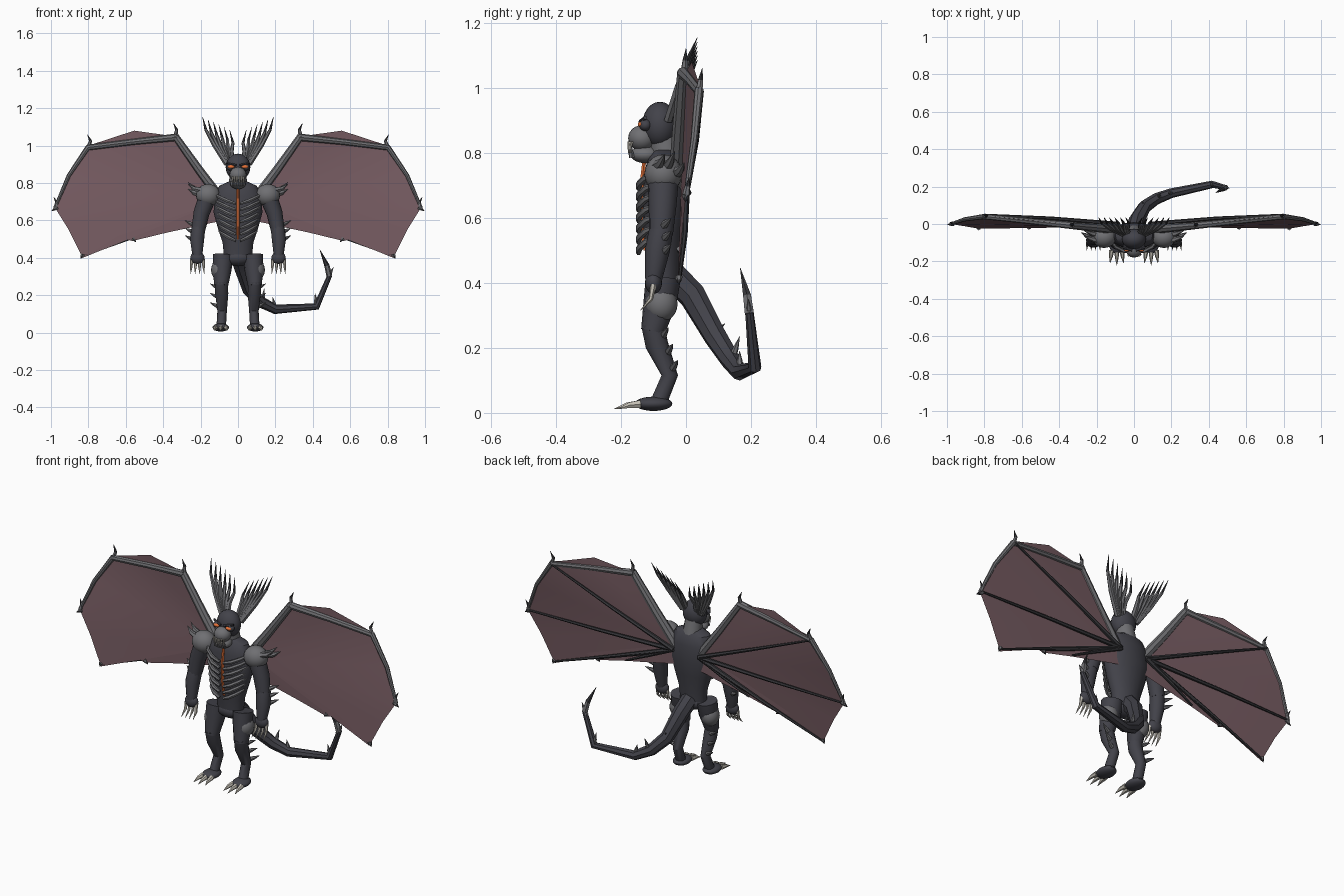
import bpy, bmesh, math
from mathutils import Vector


def material(name, rgb):
    m = bpy.data.materials.new(name)
    m.diffuse_color = (*rgb, 1)
    return m


HIDE = material("dark_hide", (0.055, 0.055, 0.068))
GREY = material("grey_bone", (0.16, 0.16, 0.17))
SPIKE = material("dark_spike", (0.04, 0.04, 0.045))
SKIN = material("wing_skin", (0.18, 0.105, 0.12))
CLAW = material("pale_claw", (0.55, 0.52, 0.46))
GLOW = material("orange_glow", (0.8, 0.17, 0.04))


def finish(name, bm, mats):
    bmesh.ops.recalc_face_normals(bm, faces=bm.faces)
    me = bpy.data.meshes.new(name)
    bm.to_mesh(me)
    bm.free()
    for m in mats:
        me.materials.append(m)
    ob = bpy.data.objects.new(name, me)
    bpy.context.collection.objects.link(ob)
    bpy.context.view_layer.objects.active = ob
    ob.select_set(True)
    bpy.ops.object.shade_smooth_by_angle(angle=math.radians(35))
    ob.select_set(False)
    return ob


def skin_rings(bm, rings, last_mat=0):
    n = len(rings[0])
    for k, (a, b) in enumerate(zip(rings, rings[1:])):
        for i in range(n):
            f = bm.faces.new((a[i], a[(i + 1) % n], b[(i + 1) % n], b[i]))
            if k == len(rings) - 2:
                f.material_index = last_mat
    bm.faces.new(rings[0])
    bm.faces.new(rings[-1])


def tube(name, pts, radii, mat, sides=8, tip=None):
    """Tapered limb through points; the last span can use a second colour."""
    pts = [Vector(p) for p in pts]
    bm, rings, prev, q = bmesh.new(), [], None, None
    for i, p in enumerate(pts):
        t = Vector((0, 0, 0))
        if i:
            t += (p - pts[i - 1]).normalized()
        if i < len(pts) - 1:
            t += (pts[i + 1] - p).normalized()
        t.normalize()
        q = t.to_track_quat('Z', 'Y') if prev is None else prev.rotation_difference(t) @ q
        prev = t
        angles = [2 * math.pi * k / sides for k in range(sides)]
        rings.append([bm.verts.new(p + q @ Vector((math.cos(a), math.sin(a), 0)) * radii[i])
                      for a in angles])
    skin_rings(bm, rings, 1 if tip else 0)
    return finish(name, bm, [mat, tip] if tip else [mat])


def loft(name, sections, mat, sides=20):
    """Upright body from (z, x radius, y radius, centre y) sections."""
    bm = bmesh.new()
    rings = [[bm.verts.new((rx * math.cos(2 * math.pi * k / sides),
                            cy + ry * math.sin(2 * math.pi * k / sides), z))
              for k in range(sides)] for z, rx, ry, cy in sections]
    skin_rings(bm, rings)
    return finish(name, bm, [mat])


def ball(name, loc, size, mat):
    bm = bmesh.new()
    bmesh.ops.create_uvsphere(bm, u_segments=20, v_segments=12, radius=1)
    for v in bm.verts:
        v.co = Vector(loc) + Vector([c * s for c, s in zip(v.co, size)])
    return finish(name, bm, [mat])


def spike(name, base, end, r, mat=GREY, tip=None, bend=(0, 0, 0)):
    a, b = Vector(base), Vector(end)
    return tube(name, [a, (a + b) / 2 + Vector(bend), b], [r, r * 0.7, 0.0008], mat, 6, tip)


# torso, pelvis and neck
loft("torso", [(.81, .045, .035, -.065), (.785, .10, .055, -.062), (.73, .128, .068, -.062),
               (.64, .13, .072, -.062), (.56, .108, .066, -.065), (.48, .082, .055, -.065),
               (.41, .075, .05, -.065)], HIDE)
ball("pelvis", (0, -.065, .40), (.078, .055, .045), HIDE)
tube("neck", [(0, -.055, .77), (0, -.07, .85)], [.05, .045], GREY, 14)
tube("chest_glow", [(0, -.127, .79), (0, -.138, .68), (0, -.138, .60), (0, -.125, .50)],
     [.006, .009, .009, .006], GLOW, 6)

# head
ball("cranium", (0, -.08, .885), (.066, .055, .072), HIDE)
ball("muzzle", (0, -.135, .845), (.045, .043, .04), GREY)
ball("jaw", (0, -.125, .795), (.042, .046, .027), GREY)
for i in range(6):
    x = -.03 + .012 * i
    y = -.175 + 8 * x * x
    spike("upper_tooth", (x, y, .835), (x, y - .003, .80), .006, CLAW)
    spike("lower_tooth", (x + .004, y + .004, .785), (x + .004, y, .822), .006, GREY)

# membrane outline, from the shoulder over the top to the lower edge
OUTLINE = [(.34, 0, 1.05), (.555, .018, 1.08), (.80, .045, 1.0), (.905, .03, .84),
           (.98, 0, .67), (.905, -.012, .55), (.83, -.025, .40), (.645, -.02, .515),
           (.565, -.02, .49), (.38, -.018, .535), (.24, -.015, .565), (.08, -.015, .60)]

for s in (-1, 1):
    def P(x, y, z):
        return (s * x, y, z)

    # eyes and brows
    ball("eye_socket", P(.04, -.125, .885), (.022, .019, .018), HIDE)
    ball("eye", P(.037, -.138, .887), (.018, .010, .009), GLOW)
    tube("brow", [P(.01, -.14, .895), P(.06, -.125, .908)], [.007, .006], HIDE, 6)

    # fan of crest horns
    for i in range(6):
        t = i / 5
        spread = .045 + .145 * t
        top = 1.085 + .07 * t
        tube("crest_horn", [P(.03 + .03 * t, -.055, .90), P(.035 + .09 * t, -.025, .97 + .03 * t),
                            P(spread - .018, .005, top - .07), P(spread, .035, top)],
             [.014, .012, .008, .0008], GREY, 6, SPIKE)

    # ribs
    for i in range(7):
        z, w = .71 - .033 * i, 1 - .035 * i
        tube("rib", [P(.012, -.146, z - .02), P(.06 * w, -.143, z - .004),
                     P(.10 * w, -.122, z + .015), P(.127 * w, -.085, z + .03)],
             [.008, .011, .010, .005], GREY, 6)

    # shoulder and spikes
    ball("shoulder", P(.16, -.07, .735), (.065, .058, .06), GREY)
    for y, z, e in ((-.09, .775, .80), (-.06, .77, .81), (-.03, .755, .775)):
        spike("shoulder_spike", P(.19, y, z - .015), P(.268, y + .025, e - .005), .018,
              GREY, None, P(.005, 0, -.008))

    # arm, hand and claws
    tube("upper_arm", [P(.165, -.07, .72), P(.195, -.072, .64), P(.212, -.077, .55)],
         [.048, .043, .037], HIDE, 12)
    tube("forearm", [P(.212, -.077, .56), P(.219, -.088, .50), P(.217, -.10, .41)],
         [.037, .038, .026], HIDE, 12)
    ball("hand", P(.217, -.10, .40), (.038, .026, .034), HIDE)
    for i in range(4):
        x = .187 + .02 * i
        spike("finger_claw", P(x, -.10, .395), P(x + .2 * (x - .217), -.14, .315), .010,
              CLAW, None, (0, .012, -.005))
    for z in (.60, .56, .52):
        spike("forearm_spike", P(.235, -.07, z - .025), P(.285, -.045, z), .013, GREY)

    # leg
    tube("thigh", [P(.08, -.07, .415), P(.085, -.08, .34), P(.09, -.102, .25)],
         [.054, .051, .037], HIDE, 12)
    ball("thigh_plate", P(.098, -.076, .335), (.046, .050, .055), GREY)
    tube("shin", [P(.09, -.103, .275), P(.087, -.09, .21), P(.085, -.05, .115),
                  P(.09, -.085, .03)], [.036, .036, .026, .026], HIDE, 12)
    ball("foot", P(.092, -.10, .028), (.044, .058, .022), HIDE)
    for i in (-1, 0, 1):
        spike("toe_claw", P(.092 + .027 * i, -.14, .027), P(.092 + .036 * i, -.222 + .012 * abs(i), .012),
              .014, CLAW, None, (0, 0, .004))
    for z in (.25, .20, .15):
        spike("calf_spike", P(.105, -.07 + (.25 - z) * .3, z - .012),
              P(.15, -.055 + (.25 - z) * .3, z + .012), .012, GREY)

    # wing membrane, fanned out from the root
    bm = bmesh.new()
    root = bm.verts.new(P(.10, -.015, .70))
    edge = [bm.verts.new(P(*p)) for p in OUTLINE]
    for a, b in zip(edge, edge[1:]):
        bm.faces.new((root, a, b))
    finish("wing_membrane", bm, [SKIN])

    # wing arm bones
    tube("wing_upper_bone", [P(.08, -.03, .70), P(.20, -.02, .86), P(.335, -.008, 1.05)],
         [.026, .023, .019], GREY, 8)
    tube("wing_fore_bone", [P(.325, -.008, 1.045), P(.56, .016, 1.02), P(.80, .04, .99)],
         [.020, .016, .015], GREY, 8)
    tube("wing_end_bone", [P(.80, .04, .995), P(.905, .025, .84), P(.98, 0, .665)],
         [.014, .011, .008], GREY, 8)

    # thin wing fingers along the back
    for x, y, z in ((.80, .05, .99), (.98, .005, .67), (.83, -.02, .41), (.565, -.015, .50),
                    (.38, -.013, .54)):
        tube("wing_finger", [P(.08, .0, .685), P((x + .08) / 2, y / 2 + .006, (z + .685) / 2), P(x, y, z)],
             [.012, .009, .005], SPIKE, 6)

    # claws at the wing joints
    for b, e, k in (((.335, -.005, 1.05), (.345, .0, 1.12), -.012),
                    ((.80, .04, .99), (.805, .05, 1.06), -.014),
                    ((.975, 0, .67), (.985, .01, .725), -.010),
                    ((.965, 0, .67), (.998, -.003, .65), 0),
                    ((.83, -.022, .42), (.84, -.022, .395), 0),
                    ((.565, -.018, .505), (.545, -.018, .485), 0)):
        spike("wing_claw", P(*b), P(*e), .012, GREY, SPIKE, P(k, 0, 0))

# tail with barbs
tube("tail", [(0, -.04, .42), (.015, .02, .36), (.055, .09, .235), (.12, .135, .165),
              (.20, .165, .125), (.42, .212, .14), (.492, .195, .31)],
     [.045, .043, .036, .031, .026, .02, .013], HIDE, 8)
tube("tail_tip", [(.488, .195, .305), (.475, .188, .36), (.437, .167, .445)],
     [.016, .014, .0008], GREY, 6, SPIKE)
for b, e in (((.13, .14, .16), (.14, .165, .235)), ((.20, .165, .13), (.185, .165, .19)),
             ((.42, .212, .14), (.412, .205, .21)), ((.48, .197, .29), (.51, .192, .35)),
             ((.055, .08, .24), (.045, .12, .275))):
    spike("tail_barb", b, e, .013, GREY)
